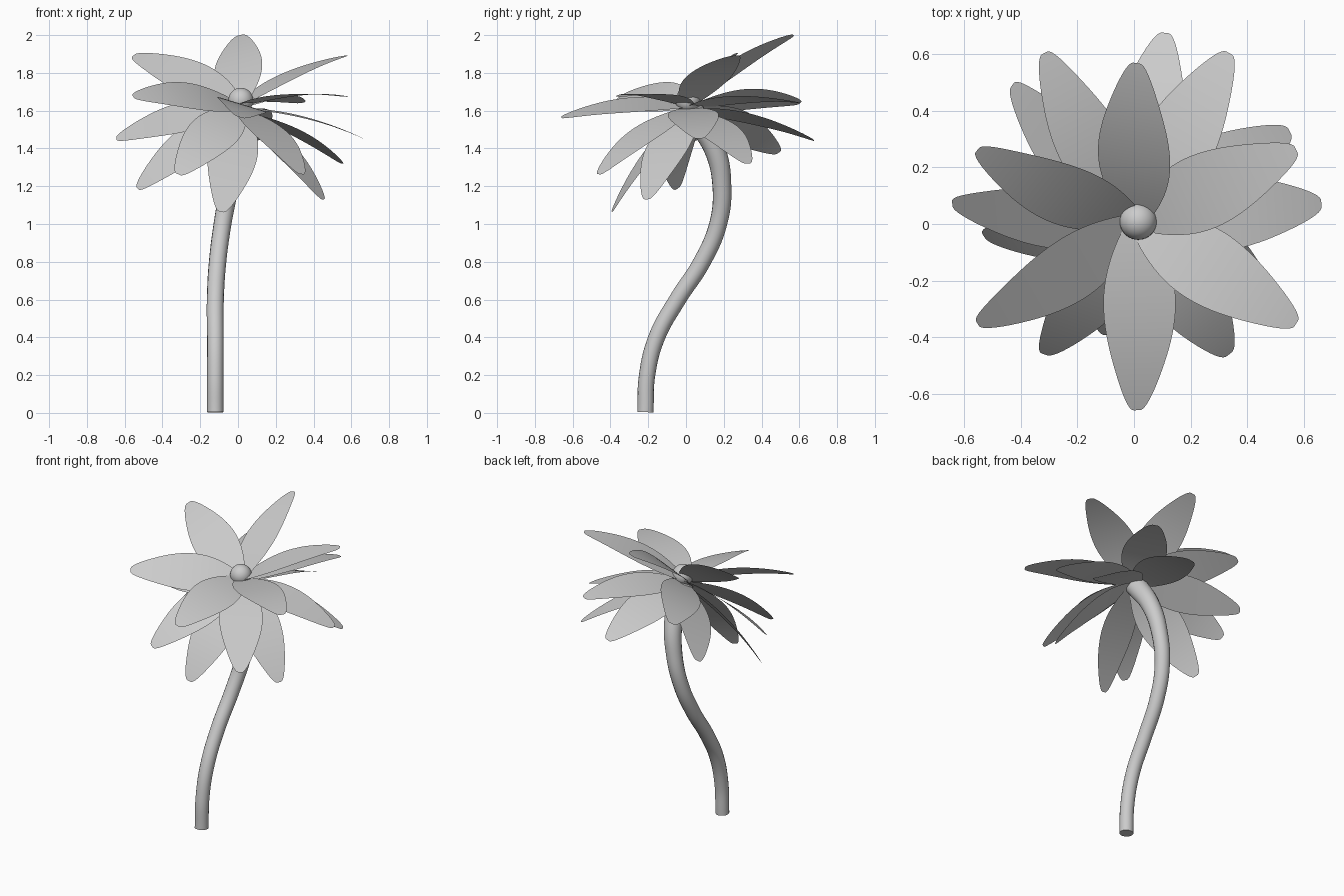
import bpy
from math import radians
from mathutils import Matrix, Vector

if "Cube" in bpy.data.objects:
    bpy.data.objects.remove(bpy.data.objects["Cube"])

# Flower head frame: leans toward the front
HEAD = Matrix.Translation((0.01, 0.01, 1.627)) @ Matrix.Rotation(radians(19.5), 4, 'X')

# Petal outline: (fraction of length, half width)
OUTLINE = [(0.02, 0.045), (0.1, 0.078), (0.25, 0.121), (0.42, 0.139), (0.6, 0.125),
           (0.76, 0.094), (0.9, 0.06), (0.975, 0.035), (1.0, 0.018)]
ACROSS = [-1, -0.5, 0, 0.5, 1]


def petal(name, azimuth, elevation, length, drop, roll=-17, arch=0.035):
    """One arched leaf-shaped sheet, rolled like a pinwheel blade."""
    n = len(ACROSS)
    place = (HEAD @ Matrix.Translation((0, 0, -drop))
             @ Matrix.Rotation(radians(azimuth), 4, 'Z')
             @ Matrix.Rotation(radians(-elevation), 4, 'Y')
             @ Matrix.Rotation(radians(roll), 4, 'X'))
    verts = [place @ Vector((length * t, w * v, arch * 4 * t * (1 - t)))
             for t, w in OUTLINE for v in ACROSS]
    faces = [(i * n + j, (i + 1) * n + j, (i + 1) * n + j + 1, i * n + j + 1)
             for i in range(len(OUTLINE) - 1) for j in range(n - 1)]
    mesh = bpy.data.meshes.new(name)
    mesh.from_pydata(verts, [], faces)
    mesh.shade_smooth()
    obj = bpy.data.objects.new(name, mesh)
    bpy.context.collection.objects.link(obj)
    sub = obj.modifiers.new("smooth", 'SUBSURF')
    sub.levels = sub.render_levels = 2


# Three rings of six petals: upper, middle, drooping
for ring, start, elevation, length, drop in [("upper", 30, 14.2, 0.672, 0.0),
                                             ("middle", 0, -14.6, 0.675, 0.015),
                                             ("lower", 20, -32.4, 0.682, 0.03)]:
    for k in range(6):
        petal(f"{ring}_petal_{k + 1}", start + 60 * k, elevation, length, drop)

# Round flower centre
bpy.ops.mesh.primitive_uv_sphere_add(segments=32, ring_count=16, radius=0.066,
                                     location=(0.015, 0.01, 1.655))
bpy.context.object.name = "flower_centre"
bpy.ops.object.shade_smooth()

# Curving stem, thicker toward the head: x, y, z, radius
PATH = [(-0.12, -0.215, 0.004, 0.043), (-0.12, -0.206, 0.2, 0.043), (-0.12, -0.155, 0.4, 0.044),
        (-0.12, -0.045, 0.6, 0.045), (-0.108, 0.085, 0.8, 0.046), (-0.082, 0.17, 1.0, 0.047),
        (-0.046, 0.19, 1.2, 0.05), (-0.012, 0.15, 1.4, 0.057), (0.01, 0.025, 1.6, 0.068)]
curve = bpy.data.curves.new("stem", 'CURVE')
curve.dimensions = '3D'
curve.bevel_depth = 1.0
curve.bevel_resolution = 6
curve.resolution_u = 8
curve.use_fill_caps = True
spline = curve.splines.new('BEZIER')
spline.bezier_points.add(len(PATH) - 1)
for point, (x, y, z, r) in zip(spline.bezier_points, PATH):
    point.co = (x, y, z)
    point.radius = r
    point.handle_left_type = point.handle_right_type = 'AUTO'
stem = bpy.data.objects.new("stem", curve)
bpy.context.collection.objects.link(stem)
